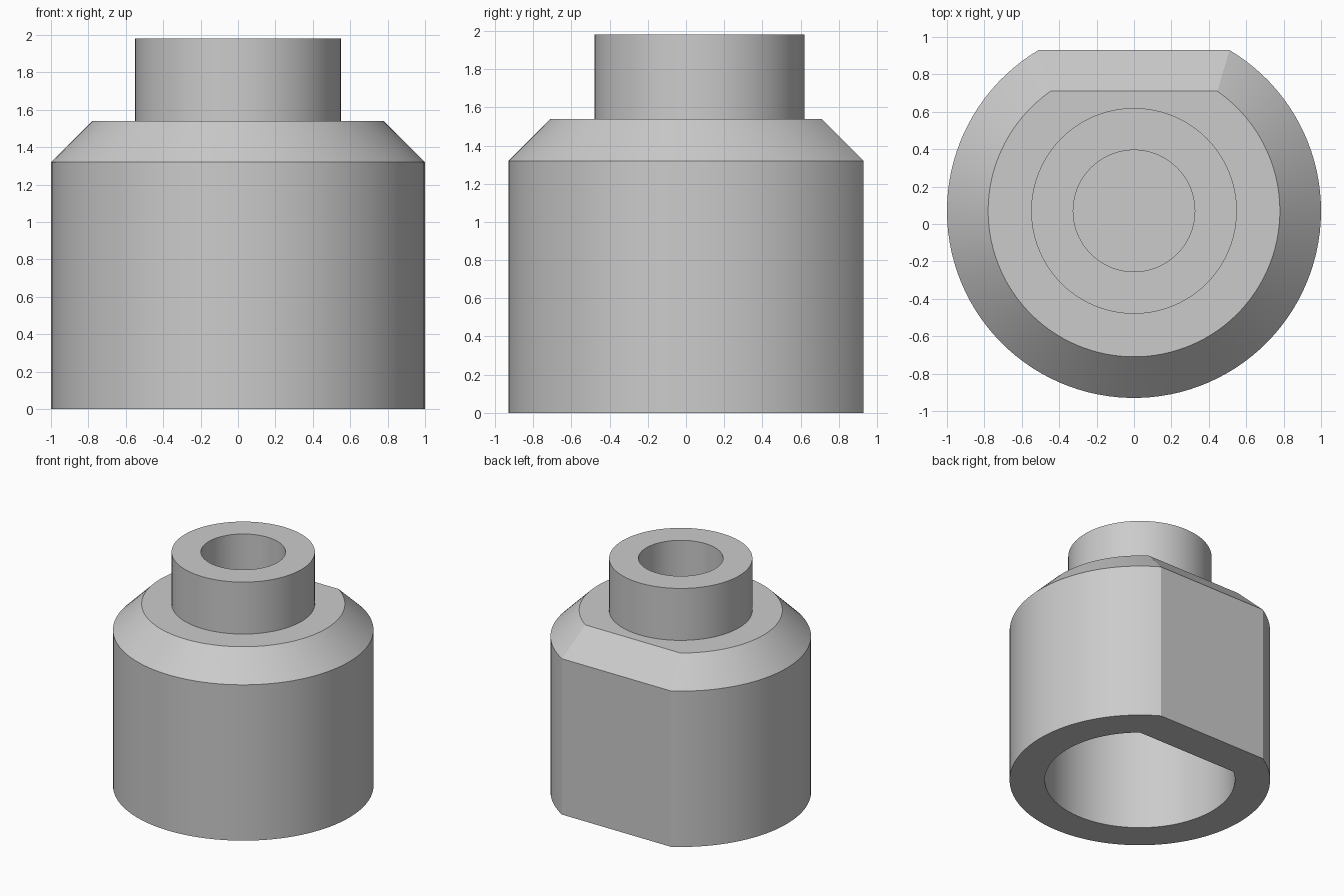
import bpy
import bmesh
from math import acos, cos, sin, pi, radians

if "Cube" in bpy.data.objects:
    bpy.data.objects.remove(bpy.data.objects["Cube"], do_unlink=True)

SEGMENTS = 96
CENTRE_Y = 0.07

grey = bpy.data.materials.new("plain_grey")
grey.use_nodes = True
grey.diffuse_color = (0.6, 0.6, 0.6, 1)
grey.node_tree.nodes["Principled BSDF"].inputs["Base Color"].default_value = (0.6, 0.6, 0.6, 1)


def circle_ring(bm, radius, z):
    angles = [2 * pi * i / SEGMENTS for i in range(SEGMENTS)]
    return [bm.verts.new((radius * cos(a), CENTRE_Y + radius * sin(a), z)) for a in angles]


def flatted_ring(bm, radius, flat, z):
    """Circle cut by a straight chord at distance flat towards the back."""
    half = acos(flat / radius)
    sweep = 2 * pi - 2 * half
    angles = [pi / 2 + half + sweep * i / (SEGMENTS - 1) for i in range(SEGMENTS)]
    return [bm.verts.new((radius * cos(a), CENTRE_Y + radius * sin(a), z)) for a in angles]


def bridge(bm, lower, upper):
    for i in range(SEGMENTS):
        j = (i + 1) % SEGMENTS
        bm.faces.new((lower[i], lower[j], upper[j], upper[i]))


def finish(bm, name):
    bmesh.ops.recalc_face_normals(bm, faces=bm.faces)
    mesh = bpy.data.meshes.new(name)
    bm.to_mesh(mesh)
    bm.free()
    mesh.materials.append(grey)
    obj = bpy.data.objects.new(name, mesh)
    bpy.context.collection.objects.link(obj)
    bpy.ops.object.select_all(action="DESELECT")
    obj.select_set(True)
    bpy.context.view_layer.objects.active = obj
    bpy.ops.object.shade_smooth_by_angle(angle=radians(20))


# Body: hollow underneath, flat on the back, chamfered shoulder, closed top
bm = bmesh.new()
profile = [(0.73, 0.56, 1.32), (0.73, 0.56, 0), (1, 0.86, 0),
           (1, 0.86, 1.32), (0.78, 0.64, 1.54)]
rings = [flatted_ring(bm, *step) for step in profile]
for lower, upper in zip(rings, rings[1:]):
    bridge(bm, lower, upper)
bm.faces.new(rings[0])
bm.faces.new(rings[-1])
finish(bm, "body")

# Collar: round tube whose blind hole ends on the body top
bm = bmesh.new()
profile = [(0.55, 1.54), (0.55, 1.98), (0.325, 1.98), (0.325, 1.54)]
rings = [circle_ring(bm, *step) for step in profile]
for lower, upper in zip(rings, rings[1:] + rings[:1]):
    bridge(bm, lower, upper)
finish(bm, "collar")
